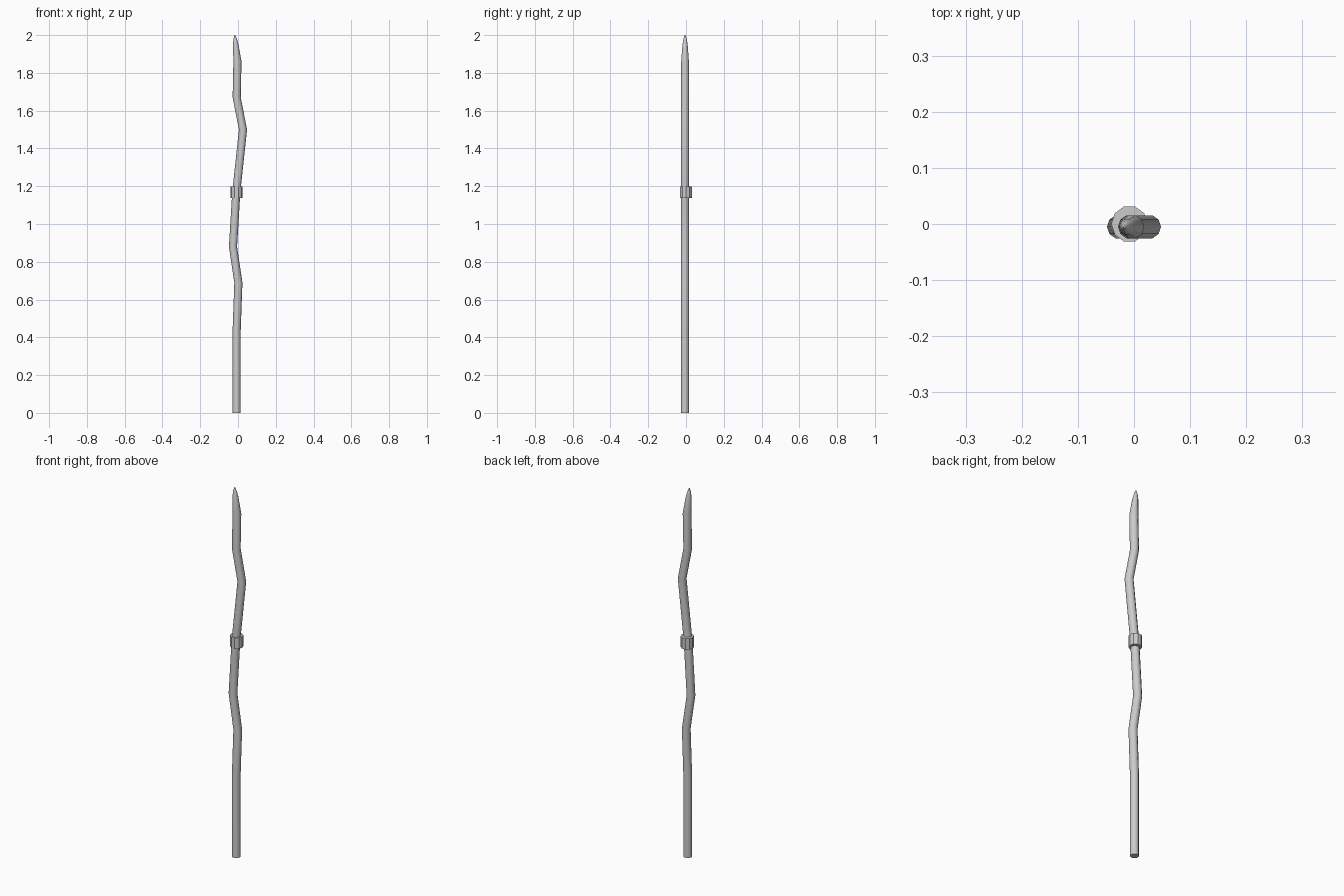
import bpy, bmesh
from math import cos, sin, pi

if "Cube" in bpy.data.objects:
    bpy.data.objects.remove(bpy.data.objects["Cube"])

SIDES = 10


def loft(name, sections, y, smooth):
    """Skin a stack of horizontal polygons given as (z, x, radius)."""
    bm = bmesh.new()
    loops = []
    for z, x, r in sections:
        loops.append([bm.verts.new((x + r * cos(2 * pi * i / SIDES),
                                    y + r * sin(2 * pi * i / SIDES), z))
                      for i in range(SIDES)])
    for a, b in zip(loops, loops[1:]):
        for i in range(SIDES):
            j = (i + 1) % SIDES
            bm.faces.new((a[i], a[j], b[j], b[i]))
    bm.faces.new(loops[0][::-1])
    bm.faces.new(loops[-1])
    mesh = bpy.data.meshes.new(name)
    bm.to_mesh(mesh)
    bm.free()
    obj = bpy.data.objects.new(name, mesh)
    bpy.context.collection.objects.link(obj)
    if smooth:
        bpy.ops.object.select_all(action='DESELECT')
        obj.select_set(True)
        bpy.context.view_layer.objects.active = obj
        bpy.ops.object.shade_smooth_by_angle(angle=0.8)
    return obj


# Crooked wooden shaft ending in a sharpened tip
R = 0.0215
loft("staff_shaft", [
    (0.0, -0.007, R),
    (0.44, -0.007, R),
    (0.69, 0.002, R),
    (0.88, -0.0265, R),
    (1.17, -0.009, R),
    (1.50, 0.0265, R),
    (1.67, -0.007, R),
    (1.86, -0.003, R),
    (1.95, -0.012, 0.0145),
    (1.98, -0.015, 0.009),
    (2.0, -0.0165, 0.002),
], -0.005, True)

# Faceted collar around the middle of the shaft
loft("grip_collar", [(1.138, -0.008, 0.0325), (1.198, -0.008, 0.0325)], 0.0, False)
